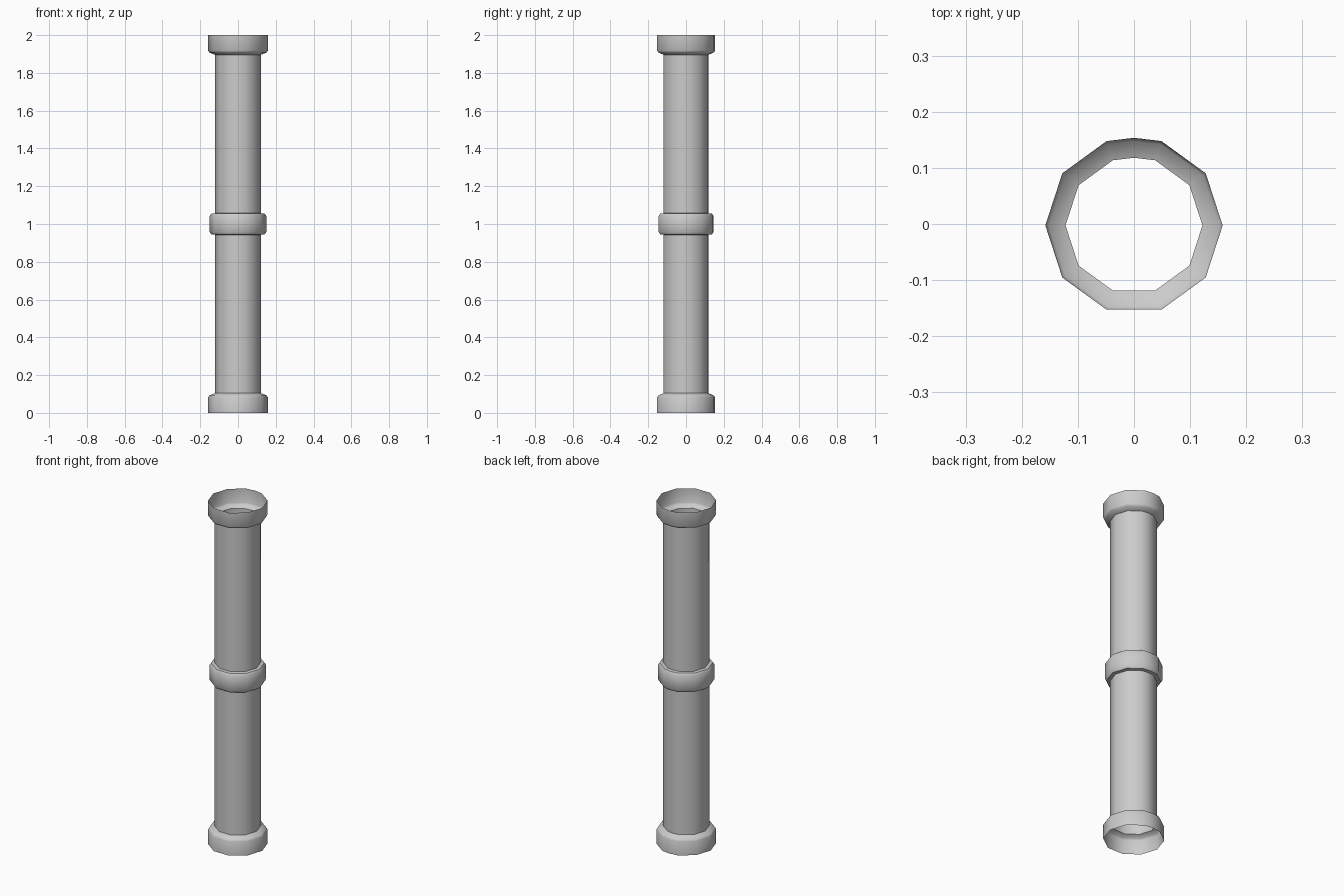
import bpy, bmesh, math

cube = bpy.data.objects.get("Cube")
if cube:
    bpy.data.objects.remove(cube, do_unlink=True)

grey = bpy.data.materials.new("pipe grey")
grey.use_nodes = True
colour = (0.6, 0.6, 0.6, 1)
grey.diffuse_color = colour
grey.node_tree.nodes["Principled BSDF"].inputs["Base Color"].default_value = colour

SHIFT_Y = -0.0025

# Ten-sided outline with one extra point in the middle of the back side
outline = [(math.cos(i * math.pi / 5), math.sin(i * math.pi / 5)) for i in range(10)]
outline.insert(3, (0, 0.988))


def sleeve(name, profile):
    """Open tube swept through (radius, height) pairs listed upwards."""
    bm = bmesh.new()
    rings = [[bm.verts.new((r * x, r * y + SHIFT_Y, z)) for x, y in outline]
             for r, z in profile]
    n = len(outline)
    for low, high in zip(rings, rings[1:]):
        for i in range(n):
            j = (i + 1) % n
            bm.faces.new((low[i], low[j], high[j], high[i]))
    mesh = bpy.data.meshes.new(name)
    bm.to_mesh(mesh)
    bm.free()
    mesh.materials.append(grey)
    obj = bpy.data.objects.new(name, mesh)
    bpy.context.collection.objects.link(obj)
    bpy.ops.object.select_all(action='DESELECT')
    obj.select_set(True)
    bpy.context.view_layer.objects.active = obj
    bpy.ops.object.shade_smooth_by_angle(angle=math.radians(40))


def flip(profile):
    return [(r, 2 - z) for r, z in reversed(profile)]


# Long hollow shaft
sleeve("pipe_shaft", [(0.122, 0.1), (0.122, 1.9)])

# Flared open sockets at both ends
socket = [(0.158, 0), (0.158, 0.082), (0.152, 0.092), (0.122, 0.104)]
sleeve("bottom_socket", socket)
sleeve("top_socket", flip(socket))

# Collar around the middle
half = [(0.122, 0.943), (0.141, 0.945), (0.15, 0.958)]
sleeve("middle_collar", half + flip(half))
